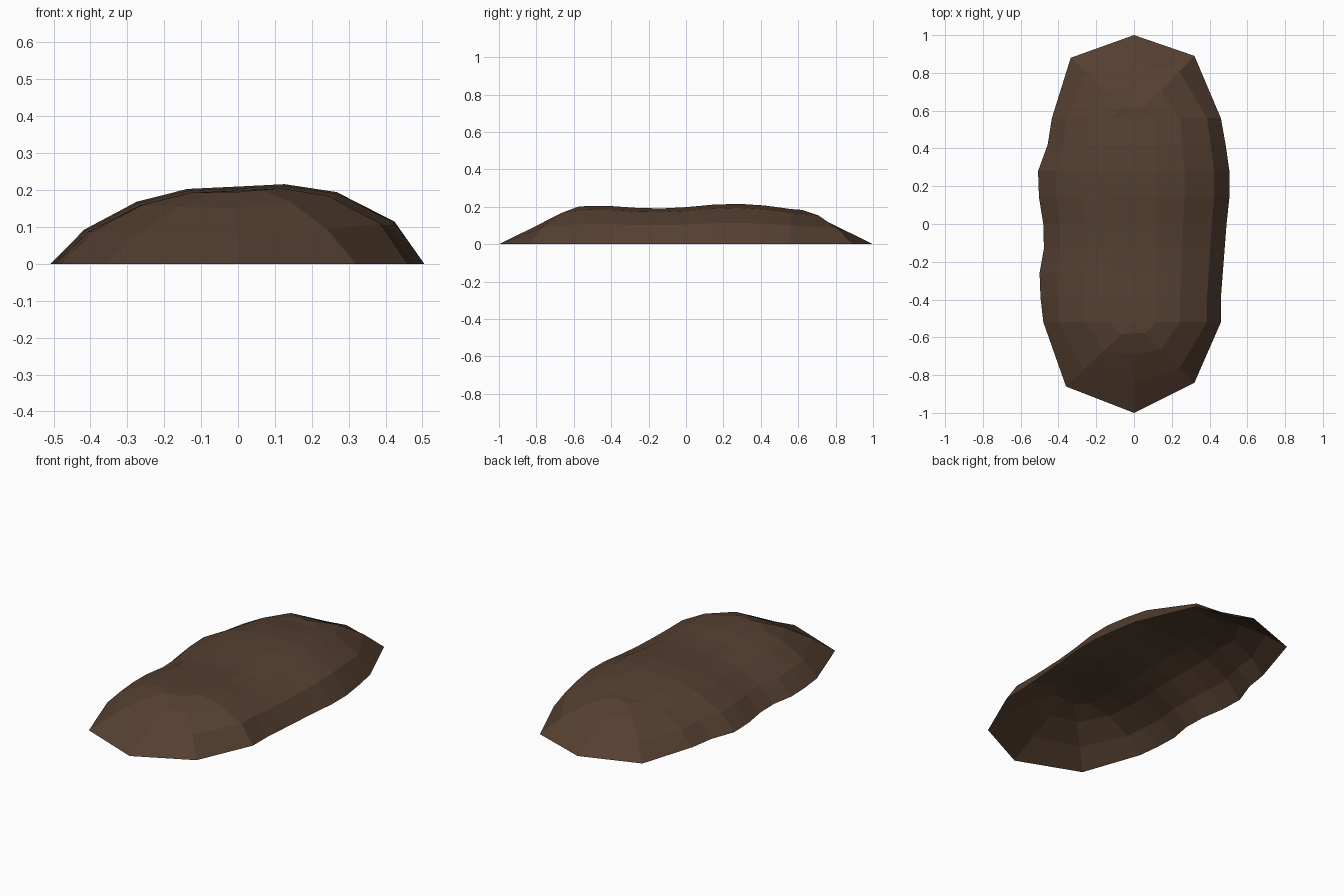
import bpy, bmesh

if "Cube" in bpy.data.objects:
    bpy.data.objects.remove(bpy.data.objects["Cube"])

# Mound stations along its length: y, left width, right width, ridge height
STATIONS = [(-0.52, -0.48, 0.46, 0.205), (-0.39, -0.495, 0.46, 0.203),
            (-0.26, -0.50, 0.47, 0.194), (-0.13, -0.477, 0.48, 0.191),
            (0.00, -0.48, 0.49, 0.198), (0.14, -0.503, 0.505, 0.211),
            (0.28, -0.508, 0.505, 0.216), (0.42, -0.457, 0.485, 0.207),
            (0.56, -0.435, 0.46, 0.188)]

# Cross-section profiles: (share of the way out, share of ridge height)
LEFT = [(1, 0), (0.82, 0.43), (0.54, 0.78), (0.27, 0.94), (0, 0.97)]
RIGHT = [(1, 0), (0.84, 0.53), (0.53, 0.90), (0.25, 1.0), (0, 0.97)]
END = [(1, 0), (0.67, 0.38), (0.36, 0.74), (0.12, 0.95), (0, 0.97)]


def blend(a, b):
    return [((p[0] + q[0]) / 2, (p[1] + q[1]) / 2) for p, q in zip(a, b)]


# Ribs run from the base outline up to the ridge, going round the mound
ribs = [(r, y, y, h, RIGHT) for y, l, r, h in STATIONS]
y1, h1 = STATIONS[-1][0], STATIONS[-1][3]
ribs += [(0.32, 0.89, y1, h1, blend(RIGHT, END)), (0, 1.0, y1, h1, END),
         (-0.335, 0.88, y1, h1, blend(LEFT, END))]
ribs += [(l, y, y, h, LEFT) for y, l, r, h in reversed(STATIONS)]
y0, h0 = STATIONS[0][0], STATIONS[0][3]
ribs += [(-0.36, -0.86, y0, h0, blend(LEFT, END)), (0, -1.0, y0, h0, END),
         (0.32, -0.84, y0, h0, blend(RIGHT, END))]

# Open-bottomed shell joined at the ridge
bm = bmesh.new()
grid = [[bm.verts.new((x * s, cy + (y - cy) * s, h * f)) for s, f in prof]
        for x, y, cy, h, prof in ribs]
for i, a in enumerate(grid):
    b = grid[(i + 1) % len(grid)]
    for k in range(4):
        bm.faces.new((a[k], b[k], b[k + 1], a[k + 1]))
bmesh.ops.remove_doubles(bm, verts=bm.verts, dist=0.0005)
bmesh.ops.recalc_face_normals(bm, faces=bm.faces)
if sum(f.normal.z for f in bm.faces) < 0:
    bmesh.ops.reverse_faces(bm, faces=bm.faces)

mesh = bpy.data.meshes.new("dirt_mound")
bm.to_mesh(mesh)
bm.free()
soil = bpy.data.materials.new("dark brown soil")
soil.diffuse_color = (0.09, 0.05, 0.03, 1)
soil.use_nodes = True
soil.node_tree.nodes["Principled BSDF"].inputs["Base Color"].default_value = soil.diffuse_color
mesh.materials.append(soil)
bpy.context.collection.objects.link(bpy.data.objects.new("dirt_mound", mesh))
